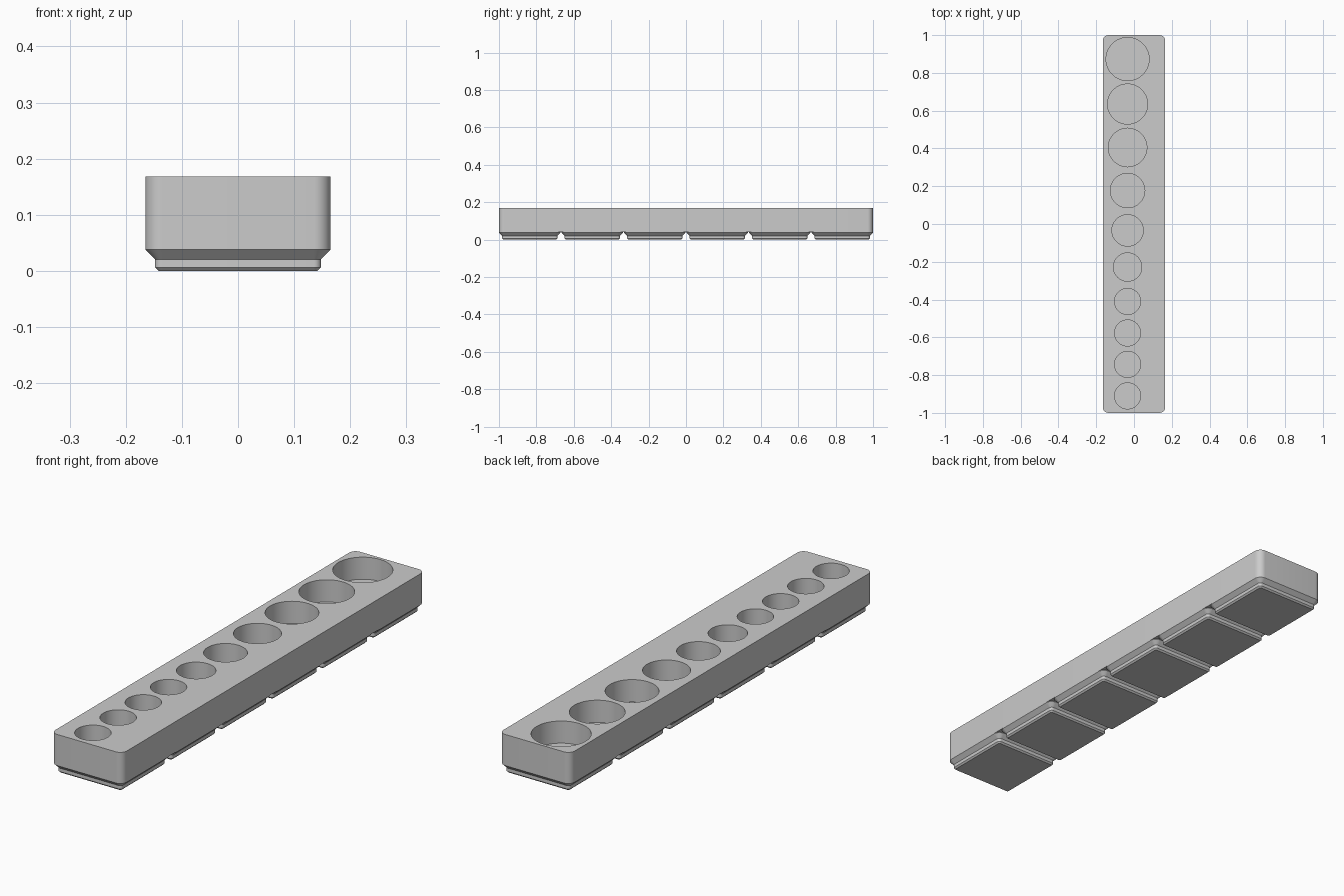
import bpy, bmesh, math

cube = bpy.data.objects.get("Cube")
if cube:
    bpy.data.objects.remove(cube, do_unlink=True)

MM = 2 / 251.5                      # model units per millimetre
PITCH, WIDTH, RADIUS = 42 * MM, 41.5 * MM, 3.75 * MM
PADS = 6
PAD_TOP, TOP, HOLE_DEPTH = 5 * MM, 0.168, 0.0925

grey = bpy.data.materials.new("light grey plastic")
grey.use_nodes = True
grey.diffuse_color = (0.6, 0.6, 0.6, 1)
grey.node_tree.nodes["Principled BSDF"].inputs["Base Color"].default_value = (0.6, 0.6, 0.6, 1)


def rounded_outline(width, length, radius, steps=10):
    """Counter-clockwise corner points of a rounded rectangle."""
    points = []
    for i, (sx, sy) in enumerate(((1, 1), (-1, 1), (-1, -1), (1, -1))):
        cx, cy = sx * (width / 2 - radius), sy * (length / 2 - radius)
        for k in range(steps + 1):
            a = math.pi / 2 * (i + k / steps)
            points.append((cx + radius * math.cos(a), cy + radius * math.sin(a)))
    return points


def loft(name, width, length, levels, y=0, cap_top=True):
    """Stack rounded rectangles given as (height, inset) and skin them."""
    bm = bmesh.new()
    rings = []
    for z, inset in levels:
        outline = rounded_outline(width - 2 * inset, length - 2 * inset, RADIUS - inset)
        rings.append([bm.verts.new((px, py + y, z)) for px, py in outline])
    bm.faces.new(rings[0][::-1])
    if cap_top:
        bm.faces.new(rings[-1])
    for low, high in zip(rings, rings[1:]):
        for i in range(len(low)):
            j = (i + 1) % len(low)
            bm.faces.new((low[i], low[j], high[j], high[i]))
    mesh = bpy.data.meshes.new(name)
    bm.to_mesh(mesh)
    bm.free()
    obj = bpy.data.objects.new(name, mesh)
    mesh.materials.append(grey)
    bpy.context.collection.objects.link(obj)
    return obj


def smooth(obj):
    bpy.ops.object.select_all(action="DESELECT")
    obj.select_set(True)
    bpy.context.view_layer.objects.active = obj
    bpy.ops.object.shade_smooth_by_angle(angle=math.radians(30))


# Tray body
body = loft("tray_body", WIDTH, 2, [(PAD_TOP, 0), (TOP, 0)])

# Round sockets, (y, radius) from back to front
holes = [(0.873, 0.114), (0.635, 0.106), (0.405, 0.102), (0.177, 0.091), (-0.034, 0.083),
         (-0.228, 0.075), (-0.41, 0.069), (-0.577, 0.069), (-0.743, 0.069), (-0.91, 0.069)]
bm = bmesh.new()
for y, r in holes:
    made = bmesh.ops.create_cone(bm, cap_ends=True, segments=72, radius1=r, radius2=r,
                                 depth=2 * HOLE_DEPTH)
    bmesh.ops.translate(bm, verts=made["verts"], vec=(-0.034, y, TOP))
cutter_mesh = bpy.data.meshes.new("socket_cutter")
bm.to_mesh(cutter_mesh)
bm.free()
cutter_mesh.materials.append(grey)
cutter = bpy.data.objects.new("socket_cutter", cutter_mesh)
bpy.context.collection.objects.link(cutter)

cut = body.modifiers.new("sockets", "BOOLEAN")
cut.operation, cut.solver, cut.object = "DIFFERENCE", "EXACT", cutter
bpy.context.view_layer.objects.active = body
bpy.ops.object.modifier_apply(modifier=cut.name)
bpy.data.objects.remove(cutter, do_unlink=True)
smooth(body)

# Stepped feet underneath
foot_levels = [(0, 2.95 * MM), (0.8 * MM, 2.15 * MM), (2.6 * MM, 2.15 * MM),
               (4.75 * MM, 0), (PAD_TOP, 0)]
for i in range(PADS):
    foot = loft(f"foot_{i + 1}", WIDTH, WIDTH, foot_levels,
                y=(i - (PADS - 1) / 2) * PITCH, cap_top=False)
    smooth(foot)
